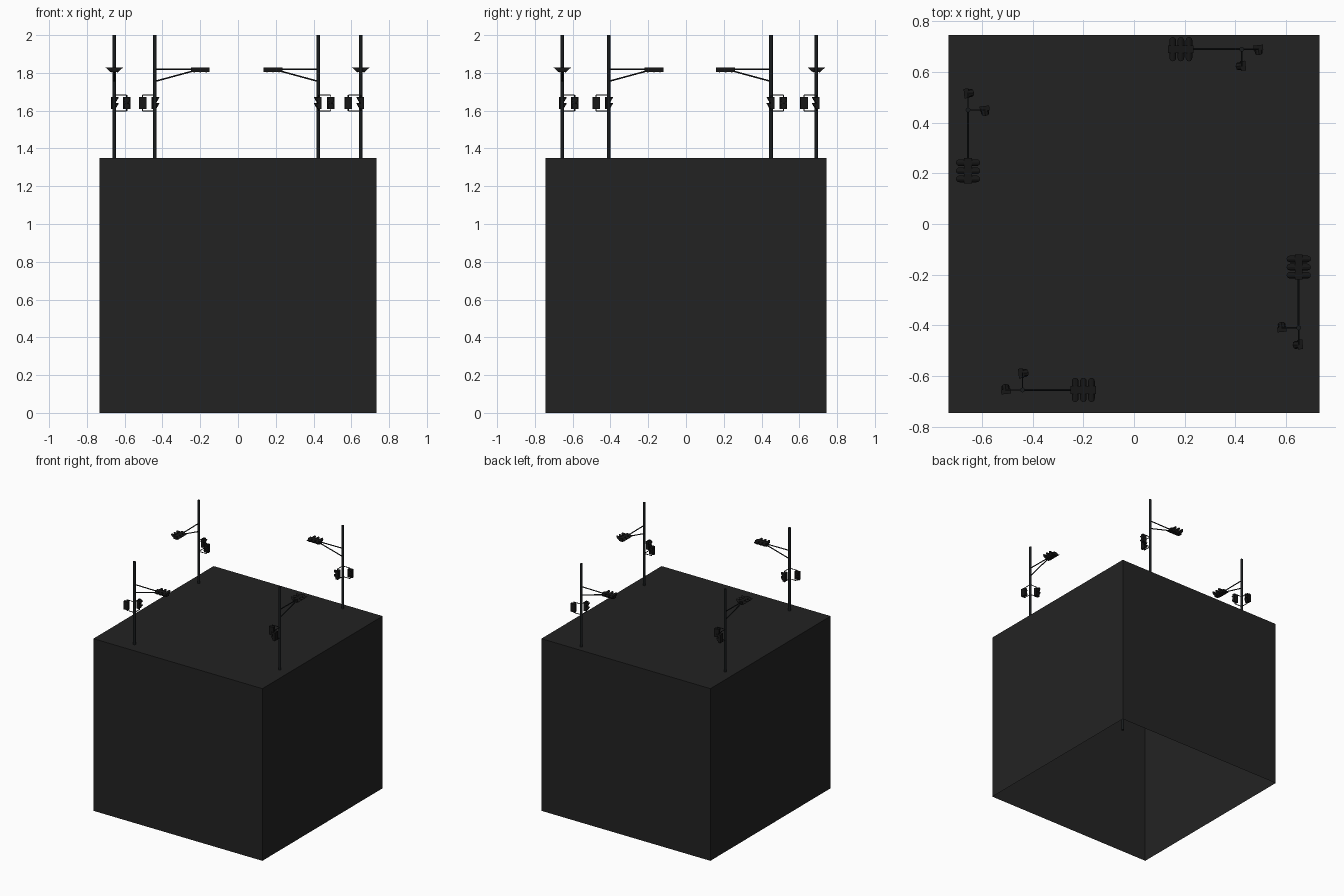
import bpy, bmesh, math
from mathutils import Vector, Matrix

if "Cube" in bpy.data.objects:
    bpy.data.objects.remove(bpy.data.objects["Cube"])


def material(name, col):
    m = bpy.data.materials.new(name)
    m.diffuse_color = (*col, 1)
    m.use_nodes = True
    m.node_tree.nodes["Principled BSDF"].inputs["Base Color"].default_value = m.diffuse_color
    return m


GREY = material("charcoal", (0.0165, 0.0165, 0.0165))
STEEL = material("dark steel", (0.009, 0.011, 0.012))
BLACK = material("black housing", (0.008, 0.008, 0.008))


def finish(bm, name, mat, matrix=Matrix(), smooth=False):
    me = bpy.data.meshes.new(name)
    bm.transform(matrix)
    bm.to_mesh(me)
    bm.free()
    me.materials.append(mat)
    for p in me.polygons:
        p.use_smooth = smooth
    ob = bpy.data.objects.new(name, me)
    bpy.context.collection.objects.link(ob)
    return ob


def add_box(bm, centre, size, yaw=0.0):
    m = Matrix.Translation(centre) @ Matrix.Rotation(yaw, 4, 'Z') @ Matrix.Diagonal((*size, 1))
    return bmesh.ops.create_cube(bm, size=1, matrix=m)


def add_rod(bm, a, b, r, sides=8):
    a, b = Vector(a), Vector(b)
    d = b - a
    m = Matrix.Translation((a + b) / 2) @ d.to_track_quat('Z', 'Y').to_matrix().to_4x4()
    bmesh.ops.create_cone(bm, cap_ends=True, segments=sides, radius1=r, radius2=r,
                          depth=d.length, matrix=m)


def add_visor(bm, base, direction, r, length, sides=12):
    # round hood, long at the top and cut away towards the bottom, with a lens disc
    base, n = Vector(base), Vector(direction).normalized()
    u = Vector((0, 0, 1)).cross(n)
    inner, outer = [], []
    for i in range(sides):
        t = 2 * math.pi * i / sides
        p = base + u * r * math.cos(t) + Vector((0, 0, r * math.sin(t)))
        inner.append(bm.verts.new(p))
        outer.append(bm.verts.new(p + n * (length * (0.08 + 0.92 * (1 + math.sin(t)) / 2))))
    for i in range(sides):
        j = (i + 1) % sides
        bm.faces.new((inner[i], inner[j], outer[j], outer[i]))
    bm.faces.new([bm.verts.new(v.co + n * 0.001) for v in inner])


# main block: single-skinned, open underneath
bm = bmesh.new()
add_box(bm, (0, 0, 0.675), (1.466, 1.49, 1.35))
bm.faces.ensure_lookup_table()
bottom = [f for f in bm.faces if f.normal.z < -0.5]
bmesh.ops.delete(bm, geom=bottom, context='FACES_ONLY')
finish(bm, "building_block", GREY)


def signal_post(tag, x, y, quarter):
    M = Matrix.Translation((x, y, 0)) @ Matrix.Rotation(quarter * math.pi / 2, 4, 'Z')

    # pole, running down through the block's top
    bm = bmesh.new()
    add_rod(bm, (0, 0, 0.96), (0, 0, 2.0), 0.0095, 12)
    finish(bm, "pole_" + tag, STEEL, M)

    # horizontal arm and diagonal brace
    bm = bmesh.new()
    add_rod(bm, (0, 0, 1.82), (0.285, 0, 1.817), 0.004)
    add_rod(bm, (0, 0, 1.755), (0.21, 0, 1.812), 0.004)
    finish(bm, "arm_" + tag, STEEL, M)

    # three-lamp horizontal head, hooded on both sides
    bm = bmesh.new()
    add_box(bm, (0.24, 0, 1.816), (0.10, 0.03, 0.025))
    for side in (-1, 1):
        for i in (-1, 0, 1):
            add_visor(bm, (0.24 + i * 0.032, side * 0.015, 1.816), (0, side, 0), 0.0135, 0.033)
    finish(bm, "overhead_signal_" + tag, BLACK, M)

    # two small crossing signals with loop brackets
    for k, (d, face) in enumerate((((-1, 0), (0, 1)), ((0, 1), (1, 0)))):
        d, f = Vector((*d, 0)), Vector((*face, 0))
        bm = bmesh.new()
        c = d * 0.066
        for z, zh in ((1.682, 1.67), (1.599, 1.61)):
            add_rod(bm, (0, 0, z), (c.x, c.y, z), 0.003, 6)
            add_rod(bm, (c.x, c.y, z), (c.x, c.y, zh), 0.003, 6)
        finish(bm, f"crossing_bracket_{k + 1}_{tag}", STEEL, M)

        bm = bmesh.new()
        h = c - f * 0.006
        size = (0.038, 0.02, 0.064) if k == 0 else (0.02, 0.038, 0.064)
        add_box(bm, (h.x, h.y, 1.641), size)
        for z in (1.625, 1.657):
            b = h + f * 0.01
            add_visor(bm, (b.x, b.y, z), f, 0.0155, 0.02, 8)
        turn = Matrix.Translation(c) @ Matrix.Rotation(math.radians(6), 4, 'Z') @ Matrix.Translation(-c)
        finish(bm, f"crossing_signal_{k + 1}_{tag}", BLACK, M @ turn)


# one post per side, each a quarter turn on from the last
for tag, x, y, q in (("front", -0.44, -0.655, 0), ("right", 0.65, -0.41, 1),
                     ("back", 0.425, 0.69, 2), ("left", -0.655, 0.45, 3)):
    signal_post(tag, x, y, q)
